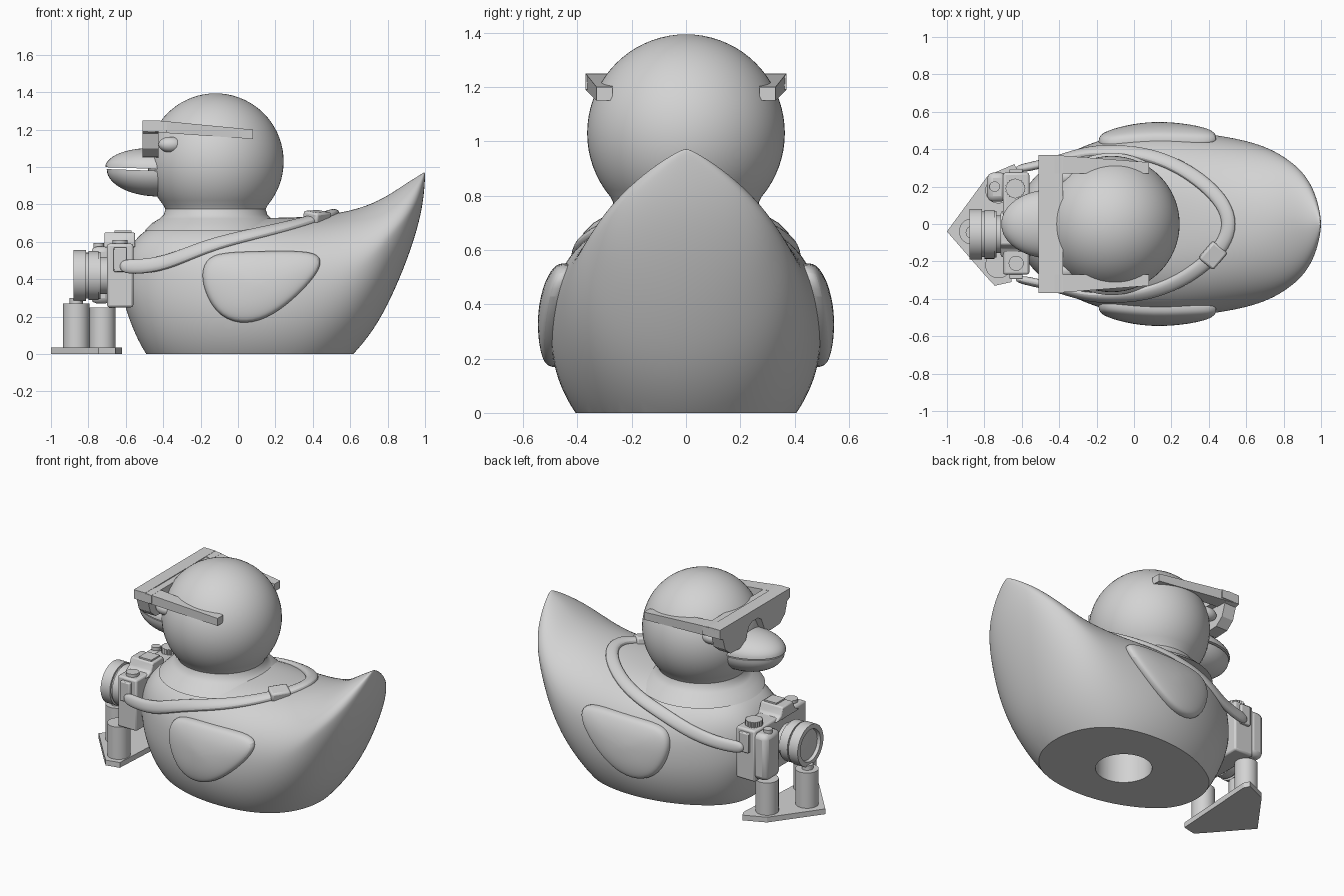
import bpy, bmesh, math
from mathutils import Vector
from mathutils.bvhtree import BVHTree

cube = bpy.data.objects.get("Cube")
if cube:
    bpy.data.objects.remove(cube, do_unlink=True)

grey = bpy.data.materials.new("plain grey")
grey.use_nodes = True
grey.diffuse_color = (0.65, 0.65, 0.65, 1)
grey.node_tree.nodes["Principled BSDF"].inputs["Base Color"].default_value = grey.diffuse_color


def make(name, bm, smooth=True, bevel=0, subsurf=0):
    bmesh.ops.recalc_face_normals(bm, faces=bm.faces)
    me = bpy.data.meshes.new(name)
    bm.to_mesh(me)
    bm.free()
    me.materials.append(grey)
    ob = bpy.data.objects.new(name, me)
    bpy.context.collection.objects.link(ob)
    if bevel:
        m = ob.modifiers.new("bevel", 'BEVEL')
        m.width, m.segments = bevel, 2
    if subsurf:
        m = ob.modifiers.new("subsurf", 'SUBSURF')
        m.levels = m.render_levels = subsurf
    if smooth:
        shade(ob)
    return ob


def shade(ob):
    bpy.ops.object.select_all(action='DESELECT')
    ob.select_set(True)
    bpy.context.view_layer.objects.active = ob
    bpy.ops.object.shade_smooth_by_angle(angle=math.radians(40))


def loft(rings, closed=False):
    """Skin a list of point rings, capping the ends unless closed."""
    bm = bmesh.new()
    vs = [[bm.verts.new(p) for p in r] for r in rings]
    n = len(vs[0])
    pairs = list(zip(vs, vs[1:])) + ([(vs[-1], vs[0])] if closed else [])
    for a, b in pairs:
        for i in range(n):
            j = (i + 1) % n
            bm.faces.new((a[i], a[j], b[j], b[i]))
    if not closed:
        bm.faces.new(vs[0])
        bm.faces.new(vs[-1])
    return bm


def lathe(name, profile, centre, axis='z', n=48, teeth=0, **kw):
    """Turn (radius, height) pairs around an axis."""
    rings = []
    for r, h in profile:
        ring = []
        for i in range(n):
            a = math.tau * i / n
            k = r * (1 - teeth * (i % 2))
            c, s = k * math.cos(a), k * math.sin(a)
            p = (c, s, h) if axis == 'z' else (h, c, s)
            ring.append(Vector(p) + Vector(centre))
        rings.append(ring)
    return make(name, loft(rings), **kw)


def prism(name, pts, axis, a, b, **kw):
    """Extrude a flat outline along an axis."""
    place = {'x': lambda p, h: (h, p[0], p[1]),
             'y': lambda p, h: (p[0], h, p[1]),
             'z': lambda p, h: (p[0], p[1], h)}[axis]
    return make(name, loft([[place(p, h) for p in pts] for h in (a, b)]), **kw)


def box(name, x, y, z, **kw):
    return prism(name, [(x[0], y[0]), (x[1], y[0]), (x[1], y[1]), (x[0], y[1])], 'z', *z, **kw)


def ellipsoid(name, centre, size, half=0, tilt=0):
    bm = bmesh.new()
    bmesh.ops.create_uvsphere(bm, u_segments=40, v_segments=24, radius=1)
    if half:
        cut = bmesh.ops.bisect_plane(bm, geom=bm.verts[:] + bm.edges[:] + bm.faces[:], plane_co=(0, 0, 0),
                                     plane_no=(0, 0, -half), clear_outer=True)
        bmesh.ops.holes_fill(bm, edges=[e for e in bm.edges if e.is_boundary])
    ob = make(name, bm)
    ob.scale, ob.location, ob.rotation_euler = size, centre, (0, tilt, 0)
    return ob


# Body: x, top, widest height, bottom, half width
stations = [(-.63, .42, .40, .38, .02), (-.615, .49, .39, .29, .11), (-.57, .59, .38, .15, .21),
            (-.5, .665, .36, .0, .285), (-.4, .71, .34, -.12, .36), (-.2, .73, .31, -.2, .45),
            (0, .73, .29, -.22, .497), (.2, .73, .29, -.22, .505), (.4, .735, .33, -.19, .485),
            (.6, .765, .41, -.03, .45), (.73, .81, .52, .13, .405), (.82, .86, .63, .3, .35),
            (.9, .915, .72, .49, .285), (.96, .95, .81, .67, .19), (.99, .97, .89, .81, .09),
            (1.0, .975, .95, .93, .015)]
rings = []
for x, top, mid, low, w in stations:
    n = 2.6 - 0.9 * min(max((x - .2) / .7, 0), 1)
    ring = []
    for i in range(32):
        a = math.tau * i / 32
        c, s = math.cos(a), math.sin(a)
        e = 2 / n if s > 0 else 1
        h = (top - mid) if s > 0 else (mid - low)
        ring.append((x, math.copysign(abs(c) ** e * w, c), mid + math.copysign(abs(s) ** e * h, s)))
    rings.append(ring)
body = make("body", loft(rings), smooth=False, subsurf=2)

# Flat base and the round socket underneath
cutters = [lathe("base_cutter", [(2, -1), (2, 0)], (0, 0, 0)),
           lathe("socket_cutter", [(.17, -.1), (.17, .32)], (.08, 0, 0))]
for c in cutters:
    c.hide_render = True
    m = body.modifiers.new("cut", 'BOOLEAN')
    m.operation, m.object, m.solver = 'DIFFERENCE', c, 'EXACT'
bpy.context.view_layer.update()
deps = bpy.context.evaluated_depsgraph_get()
solid = bpy.data.meshes.new_from_object(body.evaluated_get(deps))
body.modifiers.clear()
body.data = solid
for c in cutters:
    bpy.data.objects.remove(c, do_unlink=True)
shade(body)
bpy.context.view_layer.update()
skin = BVHTree.FromObject(body, bpy.context.evaluated_depsgraph_get())

# Neck, head and eyes
R, HEAD = .364, Vector((-.12, 0, 1.03))
neck = [(.38, .66), (.34, .70), (.30, .724), (.277, .745), (.268, .775)]
ball = [(R * math.sin(math.radians(a)), HEAD.z - R * math.cos(math.radians(a))) for a in range(50, 180, 5)]
lathe("head", neck + ball + [(.004, HEAD.z + R)], (HEAD.x, 0, 0), n=64)
for side, label in ((1, "left"), (-1, "right")):
    ellipsoid(label + "_eye", (-.36, side * .25, 1.12), (.065, .045, .042))

# Beak halves with a thin mouth line between them
ellipsoid("upper_beak", (-.44, 0, .99), (.27, .185, .112), 1, math.radians(2))
ellipsoid("lower_beak", (-.44, 0, .98), (.262, .178, .137), -1, math.radians(2))

# Sunglasses: front piece, brow shelf and temples
half = [(.37, 1.25), (.37, 1.19), (.34, 1.18), (.315, 1.1), (.26, 1.055), (.16, 1.05), (.1, 1.08),
        (.065, 1.16), (.03, 1.18)]
front = half + [(-y, z) for y, z in reversed(half)]
prism("sunglasses_front", front, 'x', -.51, -.425, smooth=False)
box("sunglasses_brow", (-.5, -.38), (-.37, .37), (1.19, 1.245), smooth=False)
arm = [(-.5, 1.25), (-.44, 1.25), (.08, 1.2), (.08, 1.15), (-.5, 1.19)]
for side, label in ((1, "left"), (-1, "right")):
    ob = prism(label + "_temple", arm, 'y', side * .27, side * .37, smooth=False)
    for v in ob.data.vertices:
        if v.co.x > 0:
            v.co.y -= side * (.04 if abs(v.co.y) > .3 else 0)

# Wings: padded shapes laid on the flanks
outline = [(-.19, .38), (-.18, .48), (-.12, .54), (.1, .545), (.36, .55), (.44, .52), (.43, .44),
           (.29, .29), (.15, .19), (.01, .16), (-.12, .22)]
mid = Vector((.08, .38))
for side, label in ((1, "left"), (-1, "right")):
    rings = []
    for k, lift in ((1.03, -.03), (1.03, .015), (1, .035), (.9, .045), (.55, .05), (.1, .05)):
        ring = []
        for p in outline:
            q = mid + (Vector(p) - mid) * k
            hit = skin.ray_cast(Vector((q.x, side * 2, q.y)), Vector((0, -side, 0)))[0]
            ring.append((q.x, hit.y + side * lift, q.y))
        rings.append(ring)
    make(label + "_wing", loft(rings), subsurf=2)

# Neck strap following the shoulders
right_half = [(-.64, .285, .47), (-.52, .31, .465), (-.4, .36, .49), (-.28, .4, .54), (-.15, .42, .6),
              (0, .41, .65), (.12, .38, .68), (.25, .32, .71), (.38, .22, .73), (.48, .11, .74)]
path = [Vector(p) for p in right_half] + [Vector((.52, 0, .74))]
path += [Vector((x, -y, z)) for x, y, z in reversed(right_half)]
snapped = []
for p in path:
    loc, nor, _, dist = skin.find_nearest(p)
    if p.x < -.45:
        loc, nor = p, Vector((-.2, math.copysign(1, p.y), .1)).normalized()
    snapped.append((loc, nor))
rings = []
for i, (p, nor) in enumerate(snapped):
    t = snapped[min(i + 1, len(snapped) - 1)][0] - snapped[max(i - 1, 0)][0]
    across = t.cross(nor).normalized() * .042
    rings.append([p + across * a + nor * b for a, b in ((-1, -.02), (-1, .022), (0, .03), (1, .022), (1, -.02))])
make("neck_strap", loft(rings), subsurf=2)

# Strap buckle
loc, nor, _, _ = skin.find_nearest(Vector((.42, -.17, .74)))
buckle = box("strap_buckle", (-.06, .06), (-.05, .05), (-.02, .04), bevel=.012)
buckle.location, buckle.rotation_euler = loc, (0.15, -.05, math.radians(50))

# Camera body, grip, viewfinder hump and controls
box("camera_body", (-.7, -.56), (-.27, .275), (.25, .59), bevel=.012)
box("camera_grip", (-.785, -.68), (.12, .275), (.27, .575), bevel=.03)
hump = [(-.18, .57), (-.13, .6), (-.11, .65), (.0, .65), (.02, .6), (.07, .57)]
prism("viewfinder_hump", hump, 'x', -.715, -.55, bevel=.008)
box("hot_shoe", (-.66, -.57), (-.1, -.01), (.645, .66), smooth=False)
lathe("mode_dial", [(.055, .58), (.055, .625)], (-.635, .19, 0), teeth=.12, n=40, smooth=False)
lathe("shutter_button", [(.028, .56), (.028, .595)], (-.745, .2, 0), n=24)
lathe("rewind_dial", [(.04, .58), (.04, .61)], (-.63, -.21, 0), n=32)
for side, label in ((1, "left"), (-1, "right")):
    y = side * .28
    box(label + "_strap_lug", (-.665, -.595), (y - .015, y + .015), (.44, .57), bevel=.006)

# Lens barrel with rings and a recessed front
barrel = [(.1, -.68), (.1, -.735), (.125, -.735), (.125, -.745), (.131, -.745), (.131, -.8), (.122, -.8),
          (.122, -.812), (.136, -.812), (.136, -.88), (.105, -.88), (.1, -.86), (.03, -.868)]
lathe("camera_lens", barrel, (0, -.055, .42), axis='x')

# Stand: plate and three posts
plate = [(-1, -.04), (-.78, .26), (-.64, .32), (-.62, .28), (-.655, -.31), (-.745, -.33), (-.8, -.27)]
prism("stand_plate", plate, 'z', 0, .035, smooth=False)
for name, x, y, top in (("front_post", -.865, -.04, .27), ("left_post", -.725, .18, .25),
                        ("right_post", -.725, -.22, .25)):
    lathe(name, [(.07, .02), (.07, top)], (x, y, 0), n=40)
lathe("lens_support", [(.035, .26), (.035, .3)], (-.865, -.045, 0), n=24)
